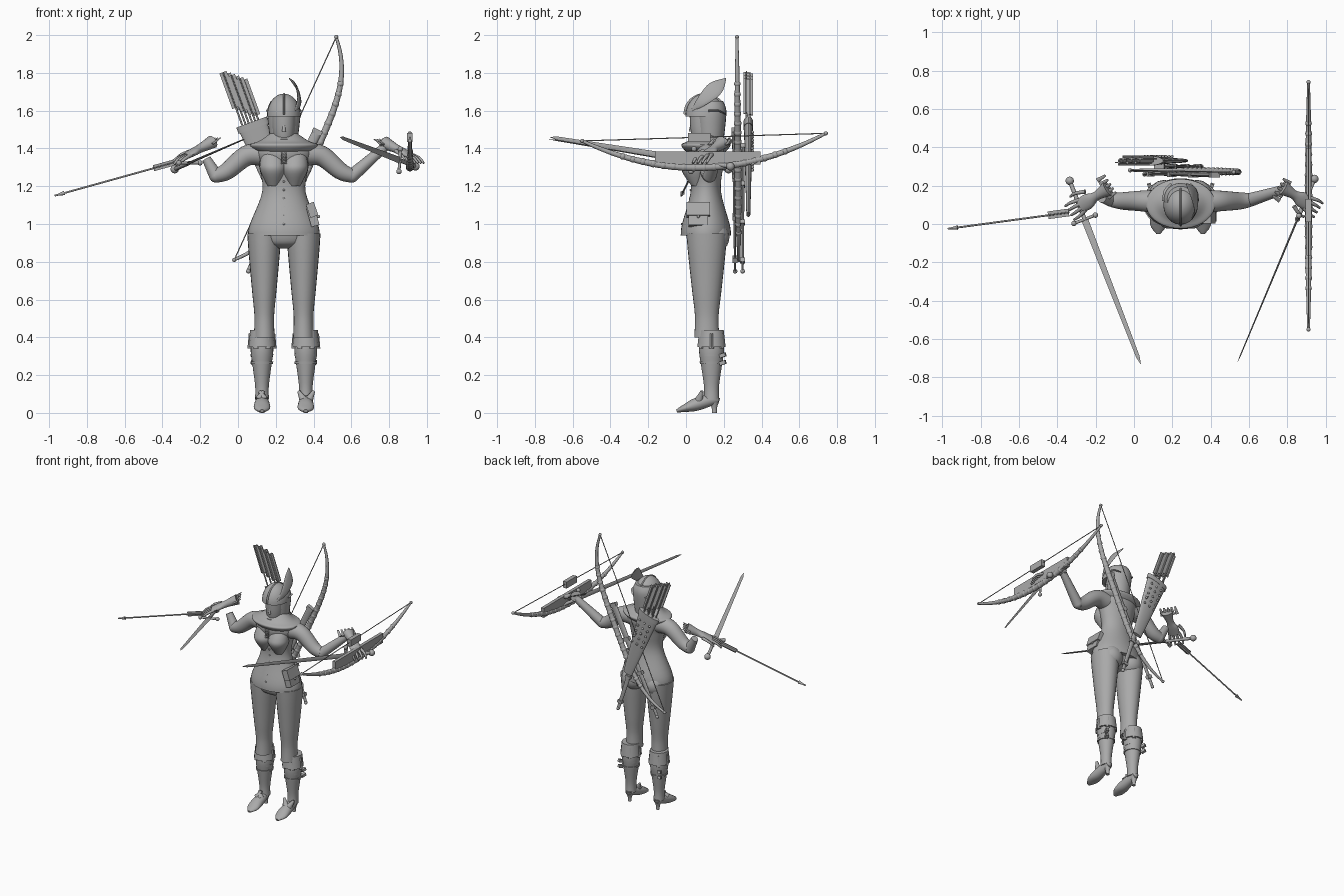
import bpy, bmesh, math
from mathutils import Vector as V

if "Cube" in bpy.data.objects:
    bpy.data.objects.remove(bpy.data.objects["Cube"])

shade = (.4, .4, .4, 1)
grey = bpy.data.materials.new("plain_grey")
grey.use_nodes = True
grey.diffuse_color = shade
grey.node_tree.nodes["Principled BSDF"].inputs["Base Color"].default_value = shade

CENTRE = .243  # body centre line
ACROSS, DEPTH, UP = V((1, 0, 0)), V((0, 1, 0)), V((0, 0, 1))
SIDES = {"right": -1, "left": 1}


def body(side, offset, y, z):
    """Point measured outwards from the body centre line."""
    return V((CENTRE + side * offset, y, z))


def finish(name, bm, smooth=True):
    bmesh.ops.recalc_face_normals(bm, faces=bm.faces)
    mesh = bpy.data.meshes.new(name)
    bm.to_mesh(mesh)
    bm.free()
    mesh.materials.append(grey)
    part = bpy.data.objects.new(name, mesh)
    bpy.context.collection.objects.link(part)
    if smooth:
        bpy.ops.object.select_all(action="DESELECT")
        part.select_set(True)
        bpy.context.view_layer.objects.active = part
        bpy.ops.object.shade_smooth_by_angle(angle=math.radians(45))


def spline(rows, steps):
    """Smooth path running through all the rows."""
    last, path = len(rows) - 1, []
    for i in range(last):
        before, start, end, after = (rows[max(0, min(last, i + k))] for k in (-1, 0, 1, 2))
        for step in range(steps):
            t = step / steps
            ease = t * t * (3 - 2 * t)
            pull, push = t * (1 - t) ** 2 / 2, t * t * (1 - t) / 2
            path.append([b + (c - b) * ease + (c - a) * pull - (d - b) * push
                         for a, b, c, d in zip(before, start, end, after)])
    return path + [rows[-1]]


def loft(name, rows, ref=None, sides=24, steps=5, smooth=True):
    """Skin of ellipses (point, width, thickness); level rings if no ref, else thickness lies along ref."""
    path = spline([(*point, width, thick) for point, width, thick in rows], steps)
    turn = math.pi / 4 if sides == 4 and not smooth else 0
    bm, rings = bmesh.new(), []
    for i, (x, y, z, width, thick) in enumerate(path):
        u, v = ACROSS, DEPTH
        if ref:
            tangent = V(path[min(i + 1, len(path) - 1)][:3]) - V(path[max(i - 1, 0)][:3])
            u = tangent.cross(ref).normalized()
            v = u.cross(tangent.normalized())
        ring = []
        for j in range(sides):
            angle = turn + math.tau * j / sides
            ring.append(bm.verts.new(V((x, y, z)) + u * width * math.cos(angle) + v * thick * math.sin(angle)))
        rings.append(ring)
    for low, high in zip(rings, rings[1:]):
        for j in range(sides):
            k = (j + 1) % sides
            bm.faces.new((low[j], low[k], high[k], high[j]))
    bm.faces.new(rings[0])
    bm.faces.new(rings[-1])
    finish(name, bm, smooth)


def column(name, at, ratio, rows, **options):
    """Upright shape from (height, half width) rows; ratio sets its depth."""
    loft(name, [(V((at.x, at.y, z)), r, r * ratio) for z, r in rows], **options)


def taper(name, points, start, end, ratio=1, ref=UP, **options):
    """Limb that thins evenly from start to end along its points."""
    last = len(points) - 1
    radii = [start + (end - start) * i / last for i in range(last + 1)]
    loft(name, [(p, r, r * ratio) for p, r in zip(points, radii)], ref, **options)


def rod(name, p, q, r, end=None):
    ref = DEPTH if abs((q - p).normalized().z) > .8 else UP
    taper(name, [p, q], r, end or r, ref=ref, sides=10, steps=1)


def box(name, p, q, width, thick, ref):
    loft(name, [(end, width * math.sqrt(2), thick * math.sqrt(2)) for end in (p, q)], ref, 4, 1, False)


def ball(name, centre, r):
    bm = bmesh.new()
    bmesh.ops.create_uvsphere(bm, u_segments=16, v_segments=12, radius=r)
    bmesh.ops.translate(bm, vec=centre, verts=bm.verts)
    finish(name, bm)


# Jacket, pelvis and draped collar
trunk = body(0, 0, .105, 0)
column("jacket", trunk, .7, [(.94, .19), (1, .18), (1.17, .115), (1.3, .13), (1.39, .15), (1.44, .08), (1.48, .06)],
       sides=36)
column("pelvis", trunk, .65, [(.87, .06), (.9, .14), (.97, .17)])
column("cape_collar", trunk, .72, [(1.36, .1), (1.39, .155), (1.42, .18), (1.44, .13), (1.48, .07)], sides=36)
for side, s in SIDES.items():
    loft(side + "_bust", [(body(s, .055, .06, 1.2), .03, .03), (body(s, .057, .05, 1.28), .068, .072),
                          (body(s, .058, .055, 1.33), .068, .068), (body(s, .06, .08, 1.4), .05, .045)])
    ball(side + "_seat", body(s, .085, .145, .93), .085)
    for k in range(4):
        knot = body(s, .015, -.005, 1.32 + k * .016)
        rod("lacing", knot, knot - ACROSS * s * .03 + UP * .01, .003)
for k in range(6):
    ball("button", body(0, 0, .046 * math.sin(math.pi * k / 8) - .021, 1 + k * .045), .006)

# Head in a ridged hood with a feather
skull = body(0, 0, .09, 0)
nape = skull + DEPTH * .04
column("face", skull, 1.1, [(1.4, .02), (1.43, .045), (1.5, .06), (1.6, .065)])
column("chin_strap", skull, 1, [(1.4, .04), (1.42, .062), (1.45, .07)])
column("hood_back", nape, .95, [(1.43, .07), (1.5, .08), (1.6, .088), (1.65, .07)])
arc = [math.radians(angle) for angle in range(0, 90, 11)]
column("hood_cap", skull + DEPTH * .01, 1.15, [(1.57 + .12 * math.sin(a), .09 * math.cos(a)) for a in arc], steps=2)
taper("nose", [body(0, 0, .025, 1.49), body(0, 0, .03, 1.54)], .01, .005, ref=DEPTH)
ridge = [body(0, 0, .1 - .105 * math.cos(2 * a), 1.58 + .105 * math.sin(2 * a)) for a in arc]
taper("hood_ridge", ridge, .009, .008, .7, ACROSS, sides=10)
for side, s in SIDES.items():
    wing = body(s, .076, .12, 1.6)
    taper(side + "_brim_wing", [wing, wing + DEPTH * .05, body(s, .05, .21, 1.58)], .02, .005, .4, sides=10)
quill, plume = body(1, .06, .03, 1.6), body(1, .03, .21, 1.77)
bend, tilt = ACROSS * .03, V((1, 0, .4))
loft("feather", [(quill, .005, .004), (quill.lerp(plume, .3) + bend, .03, .006),
                 (quill.lerp(plume, .7) + bend, .042, .006), (plume, .004, .003)], tilt, 12)

# Legs and heeled boots
for side, s in SIDES.items():
    thigh, calf = body(s, .104, .11, 0), body(s, .116, .135, 0)
    column(side + "_leg", thigh, 1.2, [(.95, .09), (.85, .083), (.65, .065), (.54, .054), (.48, .052), (.4, .055)])
    column(side + "_boot_shaft", calf, 1.1, [(.42, .056), (.33, .06), (.25, .05), (.14, .036), (.07, .037)])
    column(side + "_boot_cuff", calf, 1.05, [(.35, .073), (.44, .063)], sides=14, steps=1)
    for k in range(6):
        angle = math.tau * k / 6
        tab = calf + V((math.cos(angle), math.sin(angle), 0)) * .06
        column(side + "_cuff_tab", tab, .8, [(.34, .017), (.42, .01)], sides=8, steps=1)
    instep, toe = calf - DEPTH * .08 + UP * .045, calf - DEPTH * .185 + UP * .01
    loft(side + "_foot", [(calf + UP * .08 + DEPTH * .03, .025, .03), (instep, .041, .034),
                          (instep.lerp(toe, .6), .041, .02), (toe, .012, .008)], UP)
    column(side + "_heel", calf + DEPTH * .015, 1.1, [(0, .012), (.03, .014), (.08, .03)], sides=14)
    for way in (-1, 1):
        flap = body(s, .118 + way * .015, .07, .07)
        taper(side + "_ankle_flap", [flap, flap + V((way * .025, .015, .045))], .022, .008, ref=DEPTH, sides=10)
    for z in (.26, .3):
        column(side + "_boot_strap", calf, 1.05, [(z, .056 + z * .01), (z + .012, .06)], steps=1)
        strap = calf + V((s * .04, .045, z))
        box(side + "_buckle", strap, strap + V((s * .01, .03, .01)), .01, .01, UP)

# Arms, with the left forearm reaching out and the right one raised
for side, s in SIDES.items():
    elbow = body(s, .36, .125, 1.255)
    taper(side + "_upper_arm", [body(s, .11, .115, 1.37), body(s, .2, .12, 1.36), body(s, .3, .12, 1.28), elbow],
          .063, .037, ref=DEPTH)
    ball(side + "_elbow", elbow, .036)
    end = body(s, .41, .135, 1.345) if s < 0 else V((.78, .18, 1.41))
    taper(side + "_forearm", [elbow, end], .036, .024, ref=DEPTH)


def hand(side, cuff, tip):
    """Flared glove, flat palm and bent fingers; the thumb is a fifth finger set back."""
    reach = tip - cuff
    wide = reach.cross(UP).normalized()
    wrist, palm, knuckles = (cuff.lerp(tip, t) for t in (.3, .5, .7))
    loft(side + "_glove", [(cuff, .042, .035), (wrist, .024, .024), (palm, .04, .02), (knuckles, .038, .016)], UP, 16)
    for k in range(5):
        spread = wide * (k - 1.5) * .02
        root = knuckles + spread - reach * .05 - reach * (.2 if k == 4 else 0)
        bend = root + reach * .2 + spread * .4
        taper(side + "_finger", [root, bend, bend + reach * .13 - UP * .015], .011, .006, sides=10)
        edge = cuff + spread * 1.3
        taper(side + "_glove_tab", [edge + reach * .1, edge - reach * .1 + UP * .01], .013, .006, .4, sides=8)


hand("right", V((-.135, .185, 1.435)), V((-.34, .055, 1.325)))
hand("left", V((.775, .19, 1.43)), V((.965, .07, 1.335)))


def sword(name, tip, pommel, upright):
    """Diamond blade lying flat or standing upright, with a ball-ended guard."""
    blade = tip - pommel
    wide = blade.cross(UP).normalized()
    if upright:
        wide = wide.cross(blade).normalized()
    base = pommel.lerp(tip, .21)
    taper(name + "_blade", [base, base.lerp(tip, .95), tip], .018, .001, .3, wide.cross(blade), sides=4, steps=1)
    rod(name + "_grip", pommel, base, .011)
    ball(name + "_pommel", pommel, .022)
    rod(name + "_guard", base - wide * .06, base + wide * .06, .008)
    for way in (-1, 1):
        ball(name + "_guard_end", base + wide * way * .06, .014)


sword("right_sword", V((.035, -.73, 1.45)), V((-.335, .225, 1.29)), False)
sword("left_sword", V((.54, -.72, 1.46)), V((.94, .235, 1.305)), True)


def arrow(name, tip, nock, fin, ref):
    rod(name + "_shaft", nock, tip, .005)
    rod(name + "_head", tip.lerp(nock, .08), tip, .012, .001)
    vane = nock.lerp(tip, fin)
    box(name + "_wide_vane", nock, vane, .02, .003, ref)
    box(name + "_thin_vane", nock, vane, .003, .016, ref)


arrow("held_arrow", V((-.97, -.025, 1.15)), V((-.34, .06, 1.325)), .17, UP)


def bow(name, low, high, belly, power, ref):
    """Strung bow whose belly follows a power curve between its tips."""
    def at(t):
        return low.lerp(high, (t + 1) / 2) + belly * (1 - abs(t) ** power)
    turns = [k / 12 for k in range(-12, 13)]
    loft(name, [(at(t), .019 - .011 * t * t, .018 - .011 * t * t) for t in turns], ref, 12, 2)
    rod(name + "_string", low, high, .003)
    for tip in (low, high):
        ball(name + "_tip", tip, .011)
    for t in turns[4:-4]:
        ball(name + "_binding", at(t), .021 - .009 * t * t)


# Bow held level in the left hand, with its plate and string block
held = V((.91, 0, 0))
bow("held_bow", held + V((0, -.55, 1.44)), held + V((0, .74, 1.48)), UP * -.16, 2, ACROSS)
box("bow_plate", held + V((0, -.165, 1.35)), held + V((0, .395, 1.35)), .012, .035, UP)
box("string_block", held + V((0, .01, 1.457)), held + V((0, .13, 1.457)), .015, .024, UP)

# Bow slung across the back
bow("slung_bow", V((-.02, .28, .81)), V((.52, .27, 1.99)), V((.14, 0, -.064)), 4, DEPTH)

# Flat studded quiver full of arrows
mouth, foot = V((.075, .33, 1.53)), V((.25, .33, 1.05))
taper("quiver", [mouth, foot], .08, .035, .3, DEPTH)
taper("quiver_rim", [mouth.lerp(foot, -.02), mouth.lerp(foot, .05)], .086, .085, .3, DEPTH, steps=1)
for row in range(5):
    for way in (-1, 0, 1):
        ball("stud", mouth.lerp(foot, .12 + .09 * row) + V((way * .04, .022, way * .014)), .008)
for k in range(6):
    shift = V(((k - 2.5) * .022, .02 * (k % 2) - .01, -.008 * k))
    arrow("quiver_arrow", mouth.lerp(foot, .3) + shift, mouth.lerp(foot, -.57) + shift, .45, DEPTH)

# Two scabbards crossed on the back
for throat, chape in ((V((.425, .255, 1.5)), V((.055, .26, .75))), (V((.13, .3, 1.42)), V((.35, .3, .75)))):
    taper("scabbard", [throat, chape], .026, .012, .45, DEPTH, sides=12, steps=1)
    for t in (0, .3, .6, .9):
        box("scabbard_band", throat.lerp(chape, t), throat.lerp(chape, t + .03), .027 - .01 * t, .013, DEPTH)
    ball("scabbard_tip", chape, .012)

# Belt pouch leaning on the hip
pouch, loop = V((.41, .065, .99)), V((.38, .065, 1.1))
box("pouch", pouch, loop, .022, .052, DEPTH)
flap = pouch.lerp(loop, .45) + ACROSS * .008
box("pouch_flap", flap, loop + UP * .01, .022, .062, DEPTH)
ball("pouch_button", flap + ACROSS * .022, .008)
